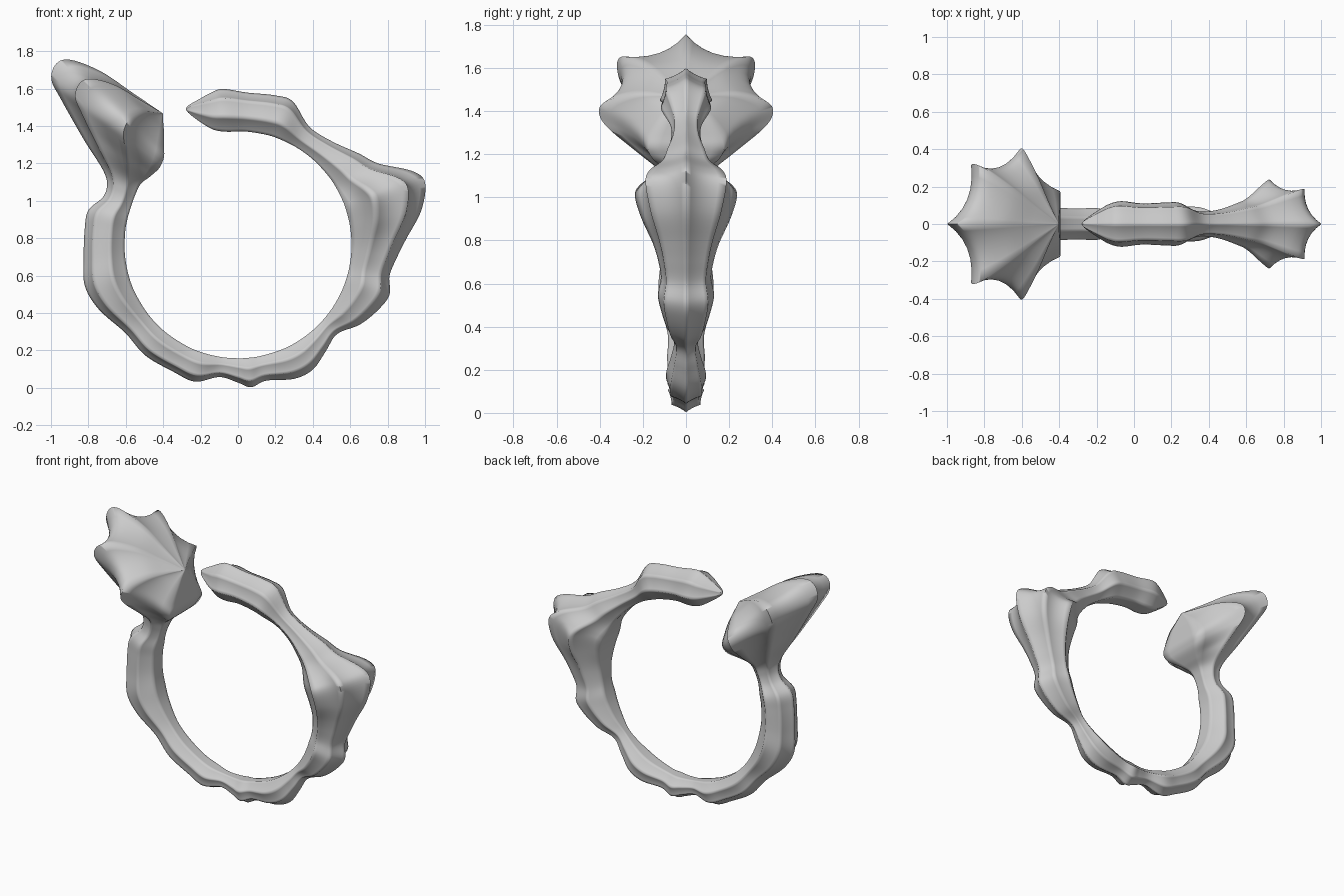
import bpy, bmesh, math
from mathutils import Vector

if "Cube" in bpy.data.objects:
    bpy.data.objects.remove(bpy.data.objects["Cube"])

CENTER_Z, INNER_R = 0.765, 0.607

# Lobed band: (angle in degrees, radius of the outer crest), inner edge lies on a circle
band = [(95.5, .837), (86.5, .815), (76, .823), (69, .82), (59, .738), (48, .746),
        (37, .81), (30, .868), (23, 1.01), (18.4, 1.054), (10.6, .997), (2, .9),
        (-4.5, .853), (-11.6, .827), (-18.2, .853), (-25, .826), (-33.3, .778),
        (-42, .713), (-50.3, .737), (-59, .778), (-67.3, .777), (-78.3, .742),
        (-84.8, .765), (-90, .737), (-98, .714), (-107.4, .767), (-117, .762),
        (-130, .772), (-142, .765), (-155, .82), (-165, .848), (-175.4, .828),
        (-186, .824), (-193, .821), (-199.4, .766)]

# Ends: inner x, z then outer x, z of each cross-section
tip = [(-.278, 1.488, -.28, 1.491), (-.26, 1.465, -.265, 1.51),
       (-.2, 1.42, -.205, 1.545), (-.13, 1.38, -.14, 1.58)]
fan = [(-.55, 1.03, -.7, 1.09), (-.52, 1.09, -.725, 1.17), (-.47, 1.13, -.82, 1.32),
       (-.425, 1.17, -.945, 1.54), (-.405, 1.205, -.998, 1.65), (-.395, 1.24, -.97, 1.735),
       (-.395, 1.285, -.89, 1.753), (-.395, 1.36, -.73, 1.69), (-.40, 1.42, -.56, 1.575),
       (-.402, 1.465, -.404, 1.469)]


def polar(deg, r):
    a = math.radians(deg)
    return r * math.cos(a), CENTER_Z + r * math.sin(a)


sections = [Vector(s) for s in tip]
sections += [Vector(polar(a, INNER_R) + polar(a, r)) for a, r in band]
sections += [Vector(s) for s in fan]


def smooth_path(pts, steps):
    """Catmull-Rom curve through all section values."""
    out = []
    for i in range(len(pts) - 1):
        a, b = pts[max(i - 1, 0)], pts[i]
        c, d = pts[i + 1], pts[min(i + 2, len(pts) - 1)]
        for k in range(steps):
            t = k / steps
            out.append(0.5 * (2 * b + (c - a) * t + (2 * a - 5 * b + 4 * c - d) * t * t
                              + (3 * b - a - 3 * c + d) * t ** 3))
    return out + [pts[-1]]


# Seven-ribbed profile: (sideways, height), both relative to section height
half = [(0, 1), (.42, .785), (.53, .35), (.23, 0)]
ribs = half + [(-y, h) for y, h in reversed(half[1:])]
webs = [.08, .08, .05, 0, .05, .08, .08]


def ribbed_profile(web_scale):
    pts = []
    for i, depth in enumerate(webs):
        p, q = Vector(ribs[i]), Vector(ribs[(i + 1) % 7])
        inward = (Vector((0, .45)) - (p + q) / 2).normalized()
        for k in range(6):
            t = k / 6
            pts.append(p.lerp(q, t) + inward * depth * web_scale * 4 * t * (1 - t))
    return pts


# Loft the profile along the sections, with shallow webs on the band and deep ones on the fan
path = smooth_path(sections, 6)
fan_start = 6 * (len(tip) + len(band))
bm = bmesh.new()
rings = []
for i, (bx, bz, tx, tz) in enumerate(path):
    size = math.hypot(tx - bx, tz - bz)
    scale = min(1, max(.3, .3 + .7 * (i - fan_start) / 18, (size - .1) / .4))
    rings.append([bm.verts.new((bx + (tx - bx) * h, y * size, bz + (tz - bz) * h))
                  for y, h in ribbed_profile(scale)])
n = len(rings[0])
for r0, r1 in zip(rings, rings[1:]):
    for j in range(n):
        bm.faces.new((r0[j], r0[(j + 1) % n], r1[(j + 1) % n], r1[j]))
bm.faces.new(rings[0])
bm.faces.new(rings[-1])
bmesh.ops.recalc_face_normals(bm, faces=bm.faces)
mesh = bpy.data.meshes.new("ribbed_open_ring")
bm.to_mesh(mesh)
bm.free()
ring = bpy.data.objects.new("ribbed_open_ring", mesh)
bpy.context.collection.objects.link(ring)
bpy.context.view_layer.objects.active = ring
ring.select_set(True)
bpy.ops.object.shade_smooth_by_angle(angle=math.radians(100))
